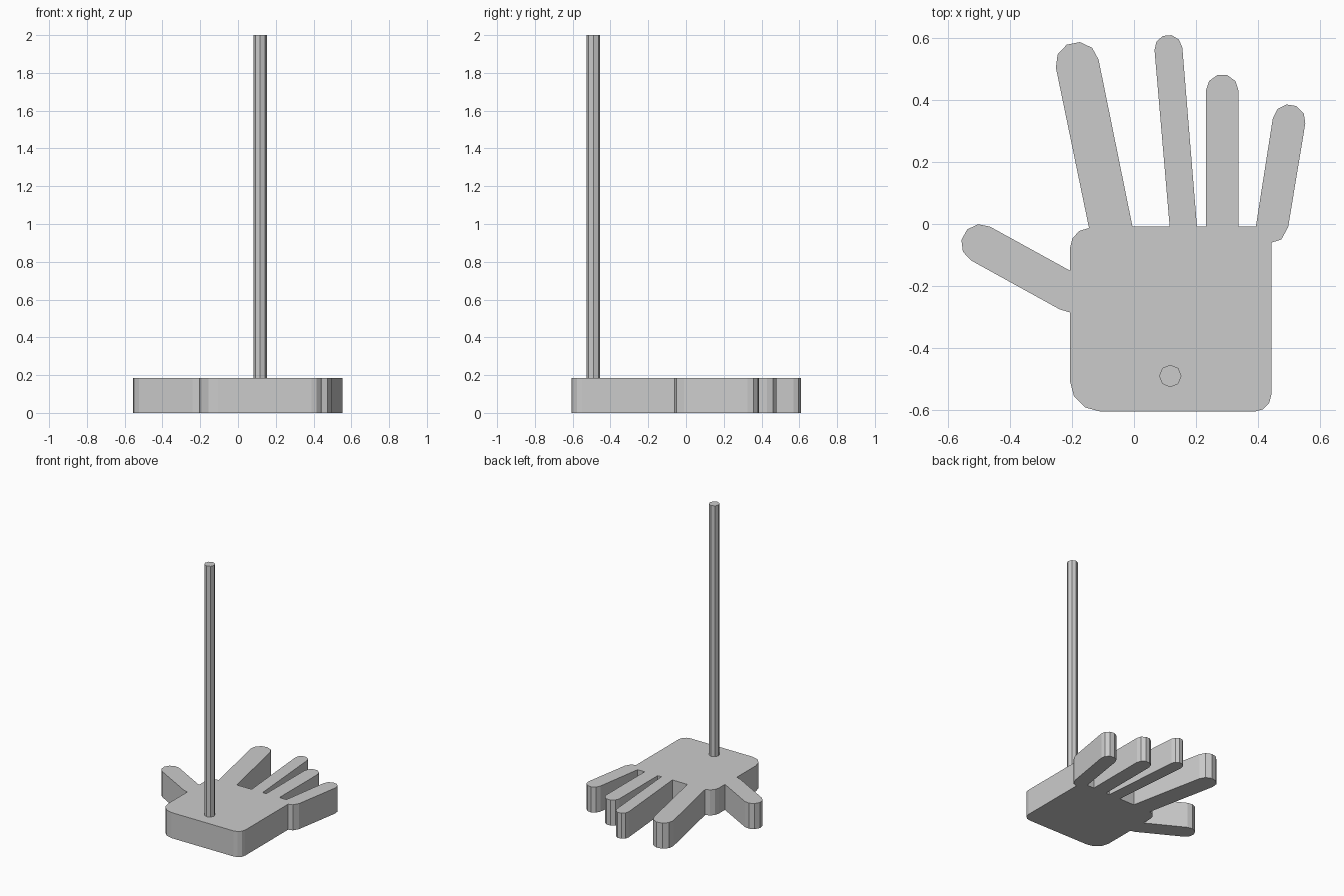
import bpy, bmesh
from math import cos, sin, radians

cube = bpy.data.objects.get("Cube")
if cube:
    bpy.data.objects.remove(cube, do_unlink=True)

# One plain grey for everything
GREY = (0.6, 0.6, 0.6, 1.0)
grey = bpy.data.materials.new("plain grey")
grey.use_nodes = True
grey.diffuse_color = GREY
grey.node_tree.nodes["Principled BSDF"].inputs["Base Color"].default_value = GREY

THICK = 0.185
PALM_TOP = -0.008


def arc(cx, cy, r, start, end, steps):
    angles = [radians(start + (end - start) * i / steps) for i in range(steps + 1)]
    return [(cx + r * cos(a), cy + r * sin(a)) for a in angles]


def prism(name, outline, bottom, top):
    """Extrude a counter-clockwise outline into a flat-shaded solid."""
    bm = bmesh.new()
    base = bm.faces.new([bm.verts.new((x, y, bottom)) for x, y in outline])
    side = bmesh.ops.extrude_face_region(bm, geom=[base], use_keep_orig=True)
    verts = [g for g in side["geom"] if isinstance(g, bmesh.types.BMVert)]
    bmesh.ops.translate(bm, verts=verts, vec=(0, 0, top - bottom))
    bmesh.ops.recalc_face_normals(bm, faces=bm.faces)
    mesh = bpy.data.meshes.new(name)
    bm.to_mesh(mesh)
    bm.free()
    mesh.materials.append(grey)
    obj = bpy.data.objects.new(name, mesh)
    bpy.context.collection.objects.link(obj)


def finger(name, root, cx, cy, r, heading):
    """Root points meet the palm; a five-sided arc rounds the tip."""
    tip = arc(cx, cy, r, heading - 90, heading + 90, 5)
    prism(name, root + tip, 0, THICK)


# Palm: rounded slab, with a different radius at each corner
palm = (arc(-0.107, -0.505, 0.1, 180, 270, 3)
        + arc(0.388, -0.55, 0.055, 270, 360, 3)
        + [(0.443, PALM_TOP)]
        + arc(-0.137, -0.08, 0.07, 97, 180, 3))
palm[-4] = (-0.145, -0.013)
palm.insert(-4, (-0.005, PALM_TOP))
prism("palm", palm, 0, THICK)

# Fingers, butted against the palm edge
finger("thumb", [(-0.24, -0.275), (-0.207, -0.285), (-0.207, -0.15)],
       -0.495, -0.063, 0.0625, 151)
finger("index_finger", [(-0.145, -0.013), (-0.005, PALM_TOP)],
       -0.183, 0.517, 0.07, 101)
finger("middle_finger", [(0.115, PALM_TOP), (0.203, PALM_TOP)],
       0.111, 0.565, 0.045, 95)
finger("ring_finger", [(0.232, PALM_TOP), (0.337, PALM_TOP)],
       0.2845, 0.43, 0.0525, 90)
finger("little_finger",
       [(0.393, PALM_TOP), (0.443, PALM_TOP), (0.443, -0.06),
        (0.475, -0.05), (0.497, -0.01)],
       0.5, 0.333, 0.053, 81)

# Upright pole standing on the heel of the palm
prism("pole", arc(0.117, -0.49, 0.036, 0, 315, 7), THICK, 2.0)
